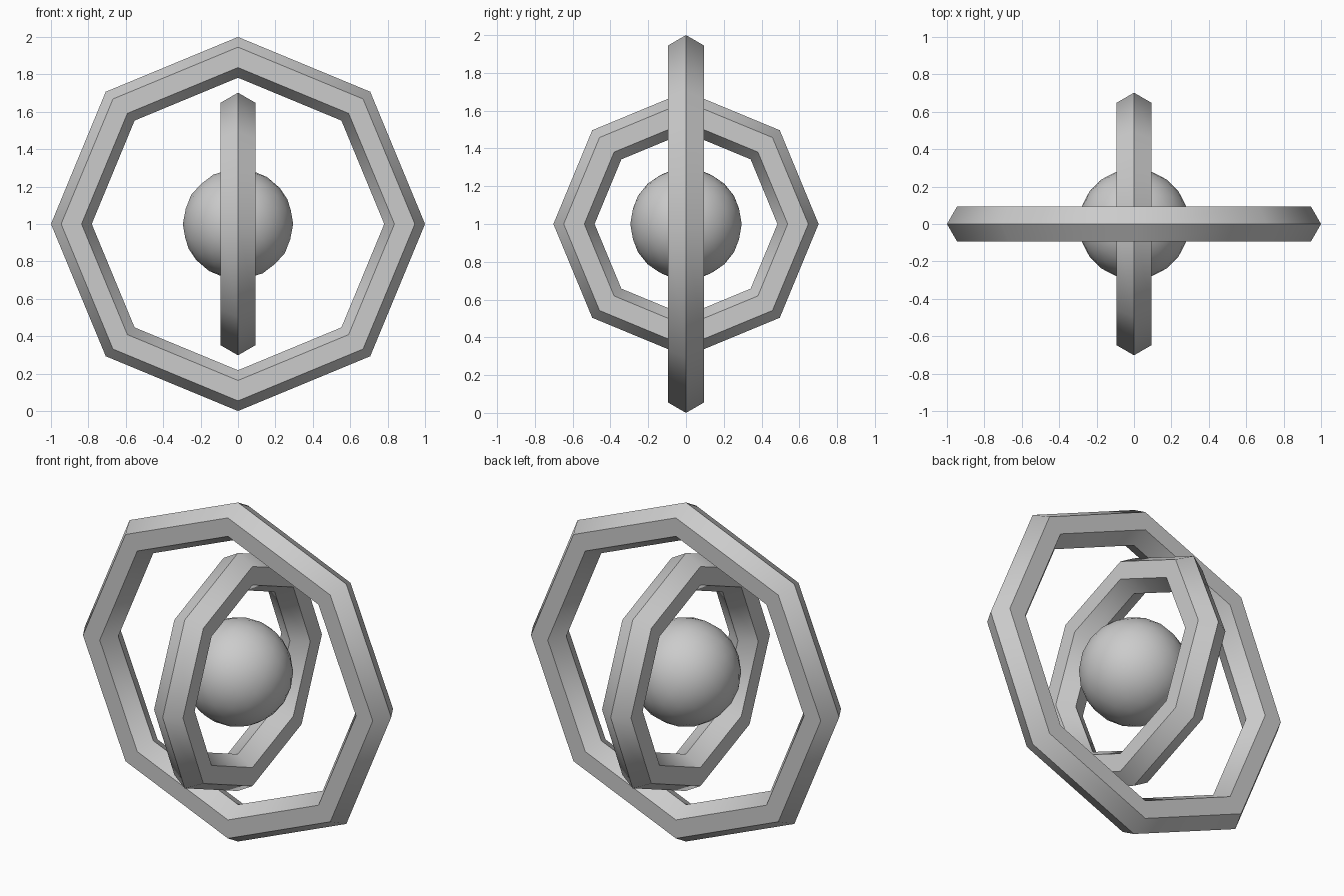
import bpy
import math

# Remove the default cube
cube = bpy.data.objects.get("Cube")
if cube:
    bpy.data.objects.remove(cube, do_unlink=True)

CENTRE = (0, 0, 1)
TUBE = 0.109  # circumradius of the hexagonal ring section

# Single plain grey
grey = bpy.data.materials.new("plain grey")
grey.use_nodes = True
colour = (0.6, 0.6, 0.6, 1)
grey.diffuse_color = colour
grey.node_tree.nodes["Principled BSDF"].inputs["Base Color"].default_value = colour


def finish(name, angle):
    """Name, colour and shade the newly added object."""
    obj = bpy.context.object
    obj.name = name
    obj.data.materials.append(grey)
    bpy.ops.object.transform_apply(location=False, rotation=True, scale=True)
    bpy.ops.object.shade_smooth_by_angle(angle=math.radians(angle))
    return obj


def ring(name, outer_radius, rotation):
    """Octagonal ring with a hexagonal section."""
    bpy.ops.mesh.primitive_torus_add(
        major_segments=8, minor_segments=6,
        major_radius=outer_radius - TUBE, minor_radius=TUBE,
        location=CENTRE, rotation=rotation)
    return finish(name, 50)


# Outer ring faces front, inner ring stands across it
ring("outer_ring", 1.0, (math.pi / 2, 0, 0))
ring("inner_ring", 0.702, (0, math.pi / 2, 0))

# Core ball
bpy.ops.mesh.primitive_ico_sphere_add(subdivisions=3, radius=0.295, location=CENTRE)
finish("core_sphere", 60)
